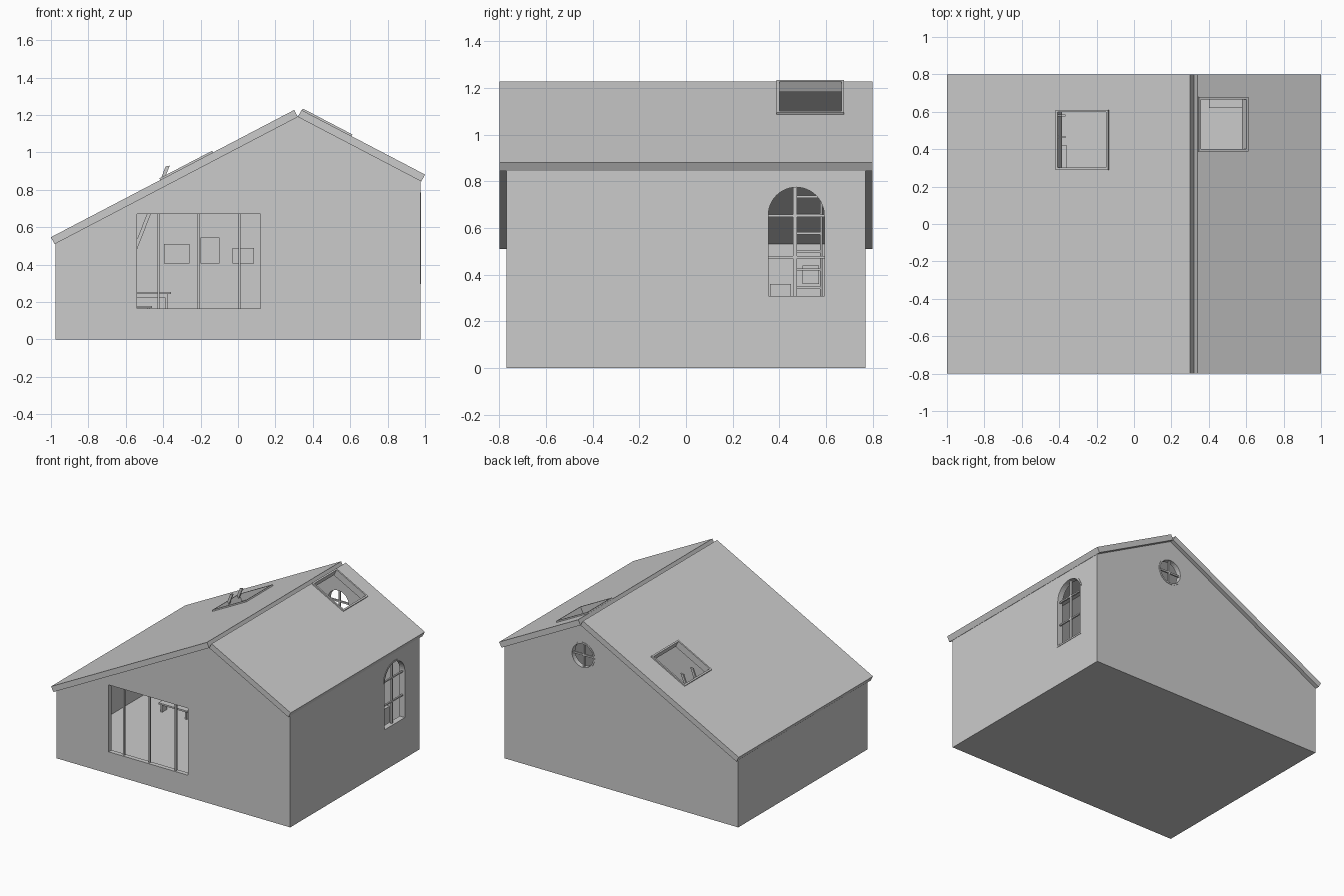
import bpy, bmesh, math
from mathutils import Vector

if "Cube" in bpy.data.objects:
    bpy.data.objects.remove(bpy.data.objects["Cube"])

RX, RZ = 0.32, 1.19                  # ridge of the ceiling line
A = math.atan(0.523)
CA, SA = math.cos(A), math.sin(A)


# Mappings from (profile a, profile b, depth d) to world space
def along_x(a, b, d): return Vector((d, a, b))
def along_y(a, b, d): return Vector((a, d, b))


def on_slope(s):
    # a = distance down the slope, b = y, d = height above the ceiling plane
    return lambda a, b, d: Vector((RX + s * (a * CA + d * SA), b, RZ - a * SA + d * CA))


def prism(name, pts, f, lo, hi, inner=None):
    """Extrude a profile; with an inner profile it becomes a hollow frame."""
    bm = bmesh.new()
    n = len(pts)

    def loop(p, d): return [bm.verts.new(f(a, b, d)) for a, b in p]

    def bridge(p, q):
        for i in range(n):
            j = (i + 1) % n
            bm.faces.new((p[i], p[j], q[j], q[i]))
    o0, o1 = loop(pts, lo), loop(pts, hi)
    bridge(o0, o1)
    if inner:
        i0, i1 = loop(inner, lo), loop(inner, hi)
        bridge(i0, i1)
        bridge(o0, i0)
        bridge(o1, i1)
    else:
        bm.faces.new(o0)
        bm.faces.new(o1)
    bmesh.ops.recalc_face_normals(bm, faces=bm.faces)
    me = bpy.data.meshes.new(name)
    bm.to_mesh(me)
    bm.free()
    ob = bpy.data.objects.new(name, me)
    bpy.context.collection.objects.link(ob)
    return ob


def rect(a0, a1, b0, b1, w=0.0):
    return [(a0 + w, b0 + w), (a1 - w, b0 + w), (a1 - w, b1 - w), (a0 + w, b1 - w)]


def box(name, x0, x1, y0, y1, z0, z1):
    return prism(name, rect(x0, x1, z0, z1), along_y, y0, y1)


def arch(c, zb, zs, r, n=24):
    arc = [(c + r * math.cos(math.pi * i / n), zs + r * math.sin(math.pi * i / n)) for i in range(n + 1)]
    return [(c - r, zb), (c + r, zb)] + arc


def circle(cx, cz, r, n=32):
    return [(cx + r * math.cos(2 * math.pi * i / n), cz + r * math.sin(2 * math.pi * i / n)) for i in range(n)]


def cut(ob, cutter):
    m = ob.modifiers.new("cut", 'BOOLEAN')
    m.operation, m.solver, m.object = 'DIFFERENCE', 'EXACT', cutter
    bpy.context.view_layer.objects.active = ob
    bpy.ops.object.modifier_apply(modifier=m.name)
    bpy.data.objects.remove(cutter)


def roof_z(x): return RZ - abs(x - RX) * 0.523


# Wall shell with a thick floor
W, D, T, FL = 0.975, 0.77, 0.035, 0.11
walls = prism("walls", [(-W, 0), (W, 0), (W, roof_z(W)), (RX, RZ), (-W, roof_z(-W))], along_y, -D, D)
cut(walls, box("cavity", -W + T, W - T, -D + T, D - T, FL, 1.5))
cut(walls, box("front_opening", -0.54, 0.12, -0.9, -0.6, 0.165, 0.67))
AC, AB, AS, AR = 0.4725, 0.297, 0.655, 0.132
cut(walls, prism("arch_opening", arch(AC, AB, AS, AR), along_x, 0.8, 1.1))
OX, OZ, OR = 0.322, 0.95, 0.1
cut(walls, prism("round_opening", circle(OX, OZ, OR), along_y, 0.6, 0.9))

# Roof slabs, each with a skylight hole and raised rim: side, length, skylight extents
for side, s, length, u0, u1, y0, y1 in (("left", -1, 1.468, 0.49, 0.808, 0.29, 0.61),
                                        ("right", 1, 0.745, 0.003, 0.302, 0.388, 0.678)):
    f = on_slope(s)
    roof = prism(side + "_roof", rect(0, length, -0.8, 0.8), f, 0, 0.042)
    cut(roof, prism("skylight_hole", rect(u0, u1, y0, y1, 0.006), f, -0.1, 0.2))
    prism(side + "_skylight_rim", rect(u0, u1, y0, y1), f, 0.0, 0.052, rect(u0, u1, y0, y1, 0.012))

# Front window mullions
for i, x in enumerate((-0.425, -0.212, 0.008)):
    box(f"front_mullion_{i}", x - 0.006, x + 0.006, -0.757, -0.743, 0.165, 0.67)

# Arched window frame and glazing bars
prism("arch_frame", arch(AC, AB, AS, AR), along_x, 0.935, 0.978, arch(AC, AB + 0.012, AS, AR - 0.012))
box("arch_upright", 0.95, 0.962, AC - 0.013, AC + 0.003, AB, 0.78)
for i, z in enumerate((0.475, 0.653)):
    box(f"arch_crossbar_{i}", 0.95, 0.962, AC - 0.125, AC + 0.125, z - 0.005, z + 0.005)

# Round back window
prism("round_frame", circle(OX, OZ, OR), along_y, 0.735, 0.773, circle(OX, OZ, OR - 0.012))
box("round_upright", OX - 0.006, OX + 0.006, 0.748, 0.76, OZ - 0.092, OZ + 0.092)
box("round_crossbar", OX - 0.092, OX + 0.092, 0.748, 0.76, OZ - 0.006, OZ + 0.006)

# Ladder reaching out through the left skylight
LX0, LZ0, LX1, LZ1 = -0.685, FL, -0.365, 0.93
for i, y in enumerate((0.465, 0.58)):
    prism(f"ladder_rail_{i}", [(LX0 - 0.022, LZ0), (LX0, LZ0), (LX1, LZ1), (LX1 - 0.022, LZ1 - 0.005)],
          along_y, y - 0.006, y + 0.006)
for i in range(9):
    t = (i + 1) / 10.5
    x, z = LX0 - 0.011 + t * (LX1 - LX0), LZ0 + t * (LZ1 - LZ0)
    box(f"ladder_rung_{i}", x - 0.01, x + 0.01, 0.465, 0.58, z - 0.005, z + 0.005)

# Pictures on the back wall and the left wall
for i, (x0, x1, z1) in enumerate(((-0.395, -0.26, 0.51), (-0.2, -0.1, 0.545), (-0.03, 0.085, 0.49))):
    box(f"picture_{i}", x0, x1, 0.722, 0.736, 0.405, z1)
box("side_picture", -0.941, -0.93, 0.5, 0.57, 0.36, 0.44)

# Table with legs
box("table_top", -0.75, -0.358, 0.16, 0.42, 0.243, 0.255)
box("table_apron", -0.73, -0.375, 0.18, 0.4, 0.225, 0.243)
for i, (x, y) in enumerate(((-0.73, 0.18), (-0.73, 0.385), (-0.39, 0.18), (-0.39, 0.385))):
    box(f"table_leg_{i}", x, x + 0.015, y, y + 0.015, FL, 0.243)

# Bench in front of the table, chair behind it
box("bench_seat", -0.7, -0.46, 0.05, 0.13, 0.168, 0.18)
for i, x in enumerate((-0.69, -0.485)):
    box(f"bench_leg_{i}", x, x + 0.015, 0.06, 0.12, FL, 0.168)
box("chair_seat", -0.88, -0.79, 0.36, 0.45, 0.19, 0.2)
box("chair_back", -0.89, -0.88, 0.36, 0.45, FL, 0.36)
for i, y in enumerate((0.36, 0.44)):
    box(f"chair_leg_{i}", -0.8, -0.79, y, y + 0.01, FL, 0.19)

# Low cabinet on the back wall
box("cabinet", 0.4, 0.75, 0.62, 0.736, FL, 0.28)
